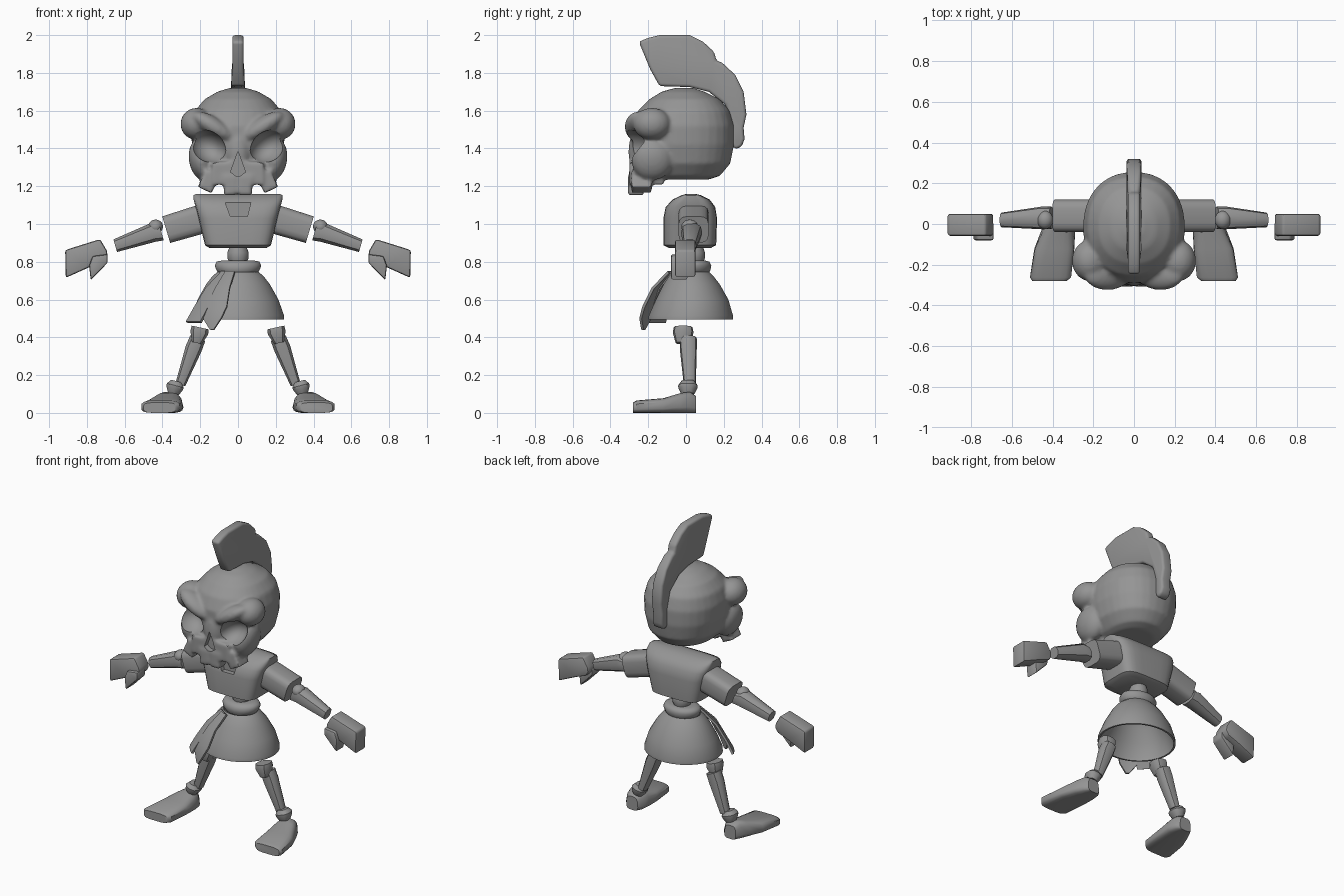
import bpy, bmesh, math
from mathutils import Vector, Matrix

cube = bpy.data.objects.get("Cube")
if cube:
    bpy.data.objects.remove(cube, do_unlink=True)

grey = bpy.data.materials.new("plain_grey")
grey.use_nodes = True
GREY = (0.3, 0.3, 0.3, 1)
grey.diffuse_color = GREY
grey.node_tree.nodes["Principled BSDF"].inputs["Base Color"].default_value = GREY
SIDES = (("left", 1), ("right", -1))


def make(name, bm):
    bmesh.ops.recalc_face_normals(bm, faces=bm.faces)
    mesh = bpy.data.meshes.new(name)
    bm.to_mesh(mesh)
    bm.free()
    mesh.materials.append(grey)
    ob = bpy.data.objects.new(name, mesh)
    bpy.context.collection.objects.link(ob)
    return ob


def bake(ob):
    # apply every modifier on the object
    dg = bpy.context.evaluated_depsgraph_get()
    mesh = bpy.data.meshes.new_from_object(ob.evaluated_get(dg))
    ob.modifiers.clear()
    ob.data = mesh


def smooth(ob, angle=40):
    bpy.ops.object.select_all(action="DESELECT")
    ob.select_set(True)
    bpy.context.view_layer.objects.active = ob
    bpy.ops.object.shade_smooth_by_angle(angle=math.radians(angle))


def bevel(ob, width, segments=2):
    m = ob.modifiers.new("bevel", "BEVEL")
    m.width, m.segments, m.limit_method = width, segments, "ANGLE"
    bake(ob)


def cut(ob, cutter):
    cutter.hide_render = True
    m = ob.modifiers.new("cut", "BOOLEAN")
    m.operation, m.solver, m.object = "DIFFERENCE", "EXACT", cutter
    bake(ob)
    bpy.data.objects.remove(cutter, do_unlink=True)


def ring(centre, u, v, n=16, power=2):
    # superellipse around centre; u and v are the half axes
    pts = []
    for i in range(n):
        a = math.tau * (i + 0.5) / n
        c, s = math.cos(a), math.sin(a)
        pts.append(Vector(centre) + Vector(u) * math.copysign(abs(c) ** (2 / power), c)
                   + Vector(v) * math.copysign(abs(s) ** (2 / power), s))
    return pts


def loft(bm, rings, caps=True):
    rows = [[bm.verts.new(p) for p in r] for r in rings]
    n = len(rows[0])
    for a, b in zip(rows, rows[1:]):
        for i in range(n):
            bm.faces.new((a[i], a[(i + 1) % n], b[(i + 1) % n], b[i]))
    if caps:
        bm.faces.new(rows[0])
        bm.faces.new(rows[-1])
    return bm


def stack(rows, n, power):
    # horizontal rings from (z, half width, front y, back y)
    return [ring((0, (f + b) / 2, z), (w, 0, 0), (0, (b - f) / 2, 0), n, power)
            for z, w, f, b in rows]


def tube(name, stations, n=10, power=2.5):
    # limb along (point, radius, y radius) stations lying in an xz plane
    d = (Vector(stations[-1][0]) - Vector(stations[0][0])).normalized()
    u = Vector((-d.z, 0, d.x))
    return make(name, loft(bmesh.new(), [ring(p, u * r, (0, ry, 0), n, power)
                                         for p, r, ry in stations]))


def ellipsoid(bm, centre, radii, tilt=0):
    m = (Matrix.Translation(centre) @ Matrix.Rotation(math.radians(tilt), 4, "Y")
         @ Matrix.Diagonal((*radii, 1)))
    bmesh.ops.create_uvsphere(bm, u_segments=24, v_segments=14, radius=1, matrix=m)


def box(bm, centre, size, tilt=0):
    m = (Matrix.Translation(centre) @ Matrix.Rotation(math.radians(tilt), 4, "Y")
         @ Matrix.Diagonal((*size, 1)))
    bmesh.ops.create_cube(bm, size=1, matrix=m)


def prism(name, pts, y0, y1, s=1):
    return make(name, loft(bmesh.new(), [[Vector((s * x, y, z)) for x, z in pts]
                                         for y in (y0, y1)]))


# Skull: cranium, brows, cheeks and upper jaw fused together
bm = loft(bmesh.new(), stack([
    (1.235, .13, -.20, .12), (1.255, .17, -.24, .18), (1.32, .22, -.27, .235),
    (1.42, .245, -.29, .255), (1.52, .25, -.29, .255), (1.60, .228, -.255, .232),
    (1.66, .178, -.195, .18), (1.70, .11, -.13, .10), (1.72, .045, -.06, .04)], 32, 2.2))
ellipsoid(bm, (0, -.24, 1.38), (.07, .065, .14))
box(bm, (0, -.21, 1.27), (.27, .18, .12))
for name, s in SIDES:
    ellipsoid(bm, (s * .22, -.18, 1.53), (.085, .10, .085), s * -30)
    ellipsoid(bm, (s * .13, -.25, 1.515), (.13, .075, .05), s * -32)
    ellipsoid(bm, (s * .195, -.18, 1.34), (.065, .11, .11), s * 10)
    box(bm, (s * .042, -.265, 1.205), (.066, .085, .105))
    box(bm, (s * .155, -.235, 1.225), (.08, .11, .10), s * -25)
skull = make("skull", bm)
m = skull.modifiers.new("fuse", "REMESH")
m.mode, m.voxel_size = "VOXEL", .011
m = skull.modifiers.new("soften", "SMOOTH")
m.factor, m.iterations = .5, 5
bake(skull)

# Eye sockets and nose opening
for name, s in SIDES:
    bm = bmesh.new()
    ellipsoid(bm, (s * .158, -.31, 1.41), (.105, .125, .08), s * -35)
    cut(skull, make(name + "_socket_cutter", bm))
cut(skull, prism("nose_cutter", [(0, 1.385), (.04, 1.275), (.012, 1.255),
                                 (-.012, 1.255), (-.04, 1.275)], -.5, -.265))
smooth(skull, 45)

# Crest over the head
outline = [(-.25, 1.965), (-.20, 1.985), (-.14, 2.0), (.02, 2.0), (.09, 1.965), (.15, 1.91),
           (.16, 1.865), (.19, 1.855), (.26, 1.79), (.305, 1.70), (.32, 1.58), (.305, 1.51),
           (.31, 1.45), (.295, 1.41), (.26, 1.395), (.235, 1.43), (.24, 1.53), (.21, 1.63),
           (.12, 1.70), (.02, 1.725), (-.14, 1.73), (-.19, 1.82)]
bm = loft(bmesh.new(), [[Vector((s * (.03 if z > 1.8 else .037), y, z)) for y, z in outline]
                        for s in (-1, 1)])
crest = make("crest", bm)
bevel(crest, .016, 3)
smooth(crest, 50)

# Chest with a shallow neck notch
chest = make("chest", loft(bmesh.new(), stack([
    (.872, .15, -.09, .13), (.888, .175, -.12, .16), (1.03, .21, -.12, .165),
    (1.09, .225, -.108, .155), (1.13, .236, -.07, .125), (1.152, .237, -.025, .08),
    (1.16, .22, .005, .05)], 28, 4.5)))
cut(chest, prism("notch_cutter", [(-.10, 1.2), (-.04, 1.04), (.05, 1.04), (.09, 1.2)],
                 -.4, -.085))
smooth(chest)

# Waist and belt
waist = make("waist", loft(bmesh.new(), stack([
    (.79, .045, -.01, .09), (.82, .058, -.02, .10), (.85, .058, -.02, .10),
    (.88, .045, -.01, .09)], 14, 2)))
smooth(waist)
belt = make("belt", loft(bmesh.new(), stack([
    (.735, .10, -.05, .12), (.755, .115, -.06, .13), (.78, .124, -.06, .135),
    (.80, .115, -.045, .125), (.807, .085, -.02, .10)], 24, 2)))
smooth(belt, 60)

# Hollow bell skirt
skirt = make("skirt", loft(bmesh.new(), stack([
    (.495, .245, -.20, .25), (.515, .245, -.198, .25), (.60, .215, -.16, .225),
    (.68, .17, -.12, .18), (.725, .135, -.09, .145), (.745, .11, -.07, .125)], 32, 2),
    caps=False))
m = skirt.modifiers.new("cloth", "SOLIDIFY")
m.thickness, m.offset = .012, -1
bake(skirt)
smooth(skirt, 50)

# Two cloth tails: rows of (z, radius, first angle, last angle)
TAILS = {
    "outer_tail": [(.745, .115, -48, -20), (.66, .20, -56, -30), (.56, .262, -60, -36),
                   (.48, .305, -63, -40)],
    "inner_tail": [(.745, .125, -32, -8), (.66, .21, -34, -12), (.56, .262, -39, -13),
                   (.50, .285, -40, -18), (.44, .29, -30, -26)]}
for name, rows in TAILS.items():
    bm = bmesh.new()
    strip = []
    for z, r, a0, a1 in rows:
        angles = [math.radians(a0 + (a1 - a0) * t / 3) for t in range(4)]
        strip.append([bm.verts.new((r * math.sin(a), .03 - r * math.cos(a), z)) for a in angles])
    for a, b in zip(strip, strip[1:]):
        for i in range(3):
            bm.faces.new((a[i], a[i + 1], b[i + 1], b[i]))
    tail = make(name, bm)
    m = tail.modifiers.new("cloth", "SOLIDIFY")
    m.thickness, m.offset = .014, 0
    bake(tail)
    smooth(tail)

for side, s in SIDES:
    # Arms
    smooth(tube(side + "_upper_arm", [((s * .18, .04, 1.03), .078, .08),
                                      ((s * .38, .04, .97), .074, .08)], 16, 4))
    smooth(tube(side + "_forearm", [((s * .405, .03, .955), .045, .055),
                                    ((s * .45, .03, .955), .053, .056),
                                    ((s * .65, .02, .885), .036, .036)]))
    bm = bmesh.new()
    ellipsoid(bm, (s * .437, .02, .985), (.04, .045, .038), s * 20)
    smooth(make(side + "_elbow", bm))

    # Hands
    palm = prism(side + "_hand", [(.69, .83), (.695, .86), (.73, .92), (.915, .862),
                                  (.912, .715), (.79, .77), (.71, .80)], -.058, .05, s)
    bevel(palm, .012)
    smooth(palm)
    thumb = prism(side + "_thumb", [(.69, .84), (.69, .795), (.78, .702), (.788, .78),
                                    (.77, .83)], -.08, .01, s)
    bevel(thumb, .01)
    smooth(thumb)

    # Legs
    smooth(tube(side + "_knee", [((s * .20, -.015, .452), .048, .05),
                                 ((s * .205, -.015, .425), .05, .055),
                                 ((s * .218, -.015, .37), .028, .04)]))
    smooth(tube(side + "_shin", [((s * .213, .012, .395), .044, .045),
                                 ((s * .235, .012, .34), .046, .045),
                                 ((s * .305, .02, .15), .028, .032)]))
    smooth(tube(side + "_ankle", [((s * .325, .01, .168), .03, .035),
                                  ((s * .332, .01, .145), .048, .052),
                                  ((s * .336, .01, .13), .046, .05),
                                  ((s * .343, .01, .10), .03, .035)]))

    # Feet: sections of (y, inner x, outer x, top z)
    rows = [(-.28, .33, .50, .055), (-.262, .308, .512, .066), (-.12, .292, .49, .078),
            (-.03, .288, .455, .105), (.02, .295, .43, .112), (.052, .32, .405, .09)]
    foot = make(side + "_foot", loft(bmesh.new(), [
        ring((s * (a + b) / 2, y, z / 2), (s * (b - a) / 2, 0, 0), (0, 0, z / 2), 16, 4)
        for y, a, b, z in rows]))
    # narrow the upper edge of the shoe
    for v in foot.data.vertices:
        if v.co.z > .05:
            mid = s * .375
            v.co.x = mid + (v.co.x - mid) * (1 - 5 * (v.co.z - .05))
    smooth(foot)
